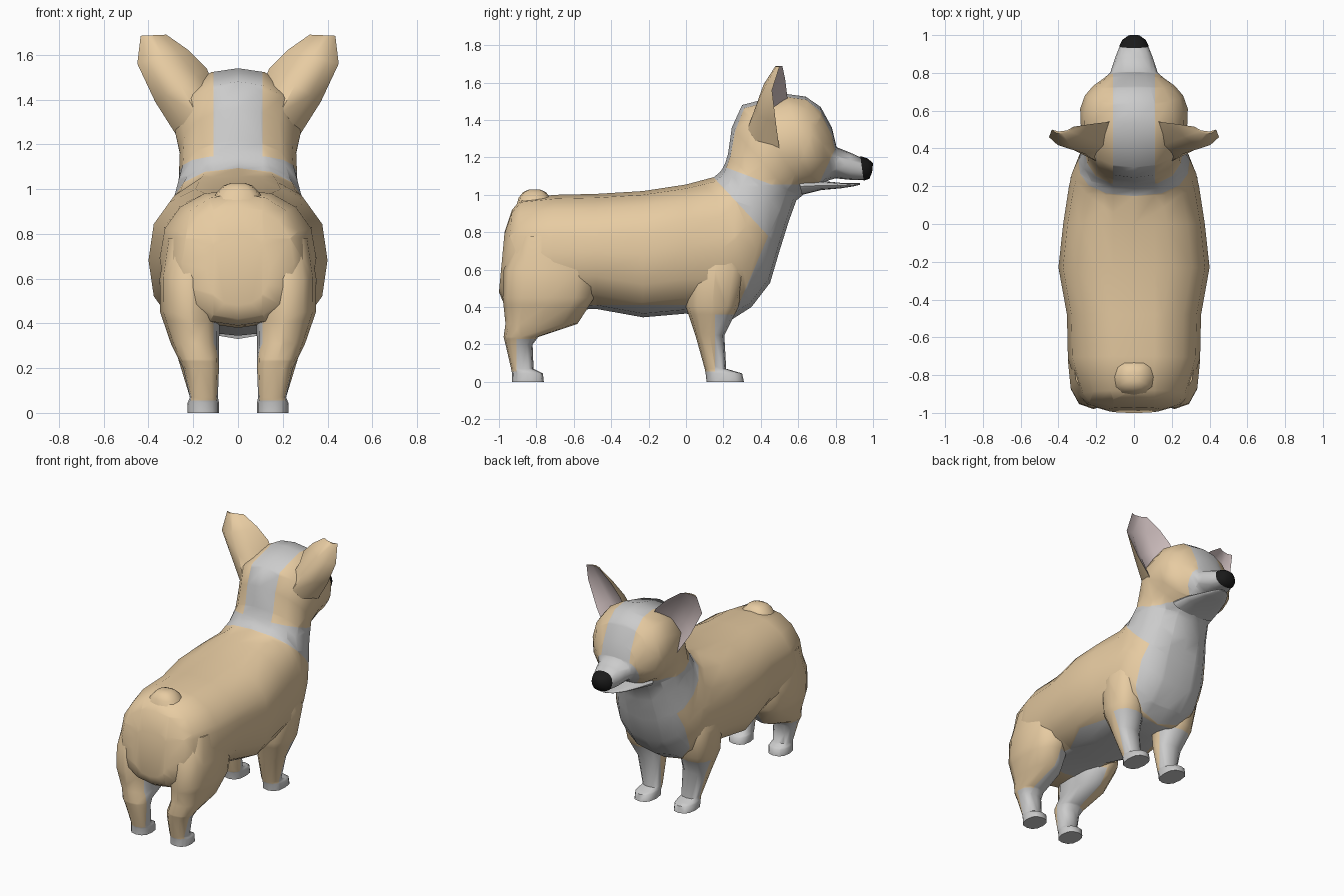
import bpy, bmesh
from math import sin, cos, pi
from mathutils import Vector as V

if "Cube" in bpy.data.objects:
    bpy.data.objects.remove(bpy.data.objects["Cube"])


def material(name, rgb):
    m = bpy.data.materials.new(name)
    m.diffuse_color = (*rgb, 1)
    m.use_nodes = True
    m.node_tree.nodes["Principled BSDF"].inputs["Base Color"].default_value = m.diffuse_color
    return m


MATS = [material("tan_fur", (0.80, 0.60, 0.36)), material("white_fur", (0.8, 0.8, 0.8)),
        material("black_nose", (0.01, 0.01, 0.01)), material("inner_ear", (0.66, 0.55, 0.55))]
TAN, WHITE, BLACK, PINK = range(4)


def section(c, u, v, n=16, p=2.3):
    """Rounded-box cross-section around c with half axes u and v."""
    f = lambda t: (1 if t >= 0 else -1) * abs(t) ** (2 / p)
    return [c + u * f(cos(2 * pi * i / n)) + v * f(sin(2 * pi * i / n)) for i in range(n)]


def spine_ring(yt, zt, yb, zb, w, p=2.3):
    """Section spanning a top and a bottom point in the side view."""
    top, bot = V((0, yt, zt)), V((0, yb, zb))
    return section((top + bot) / 2, V((w, 0, 0)), (top - bot) / 2, 16, p)


def leg_ring(z, y0, y1, x0, x1):
    return section(V(((x0 + x1) / 2, (y0 + y1) / 2, z)), V(((x1 - x0) / 2, 0, 0)),
                   V((0, (y1 - y0) / 2, 0)), 12, 2.5)


def skin(name, rings, rule, cuts=(), mirror=False, angle=60):
    """Bridge rings, cut along colour borders, then colour faces by rule(centre)."""
    bm = bmesh.new()
    rows = [[bm.verts.new(p) for p in r] for r in rings]
    n = len(rows[0])
    for a, b in zip(rows, rows[1:]):
        for i in range(n):
            j = (i + 1) % n
            bm.faces.new((a[i], a[j], b[j], b[i]))
    bm.faces.new(rows[0])
    bm.faces.new(rows[-1])
    bmesh.ops.recalc_face_normals(bm, faces=bm.faces)
    for co, no in cuts:
        bmesh.ops.bisect_plane(bm, geom=bm.verts[:] + bm.edges[:] + bm.faces[:],
                               plane_co=co, plane_no=no, dist=1e-4)
    for f in bm.faces:
        f.material_index = rule(f.calc_center_median())
    me = bpy.data.meshes.new(name)
    bm.to_mesh(me)
    bm.free()
    for m in MATS:
        me.materials.append(m)
    ob = bpy.data.objects.new(name, me)
    bpy.context.collection.objects.link(ob)
    if mirror:
        ob.modifiers.new("mirror", 'MIRROR').use_mirror_merge = False
    bpy.ops.object.select_all(action='DESELECT')
    ob.select_set(True)
    bpy.context.view_layer.objects.active = ob
    bpy.ops.object.shade_smooth_by_angle(angle=angle * pi / 180)
    return ob


# Body, neck and head as one skin from rump to muzzle
body = [spine_ring(*r) for r in (
    (-.97, .80, -1.0, .48, .14), (-.93, .92, -.975, .42, .25), (-.88, .98, -.93, .39, .29),
    (-.70, 1.0, -.72, .38, .35), (-.48, 1.005, -.48, .39, .355), (-.23, 1.02, -.23, .345, .40, 2.6),
    (0, 1.055, 0, .365, .375, 2.5), (.15, 1.095, .24, .33, .345), (.18, 1.12, .35, .40, .33),
    (.195, 1.14, .45, .53, .305), (.21, 1.17, .50, .70, .285), (.225, 1.22, .55, .86, .265, 2.1),
    (.245, 1.36, .59, .97, .26, 2), (.30, 1.48, .65, 1.02, .28, 2.1), (.53, 1.54, .69, 1.035, .285, 2.2),
    (.64, 1.525, .72, 1.05, .26, 2.2), (.72, 1.47, .745, 1.07, .215, 2.1), (.78, 1.36, .77, 1.08, .155, 2),
    (.805, 1.255, .80, 1.088, .125, 2.1), (.88, 1.225, .88, 1.08, .10), (.945, 1.195, .955, 1.078, .072))]


def body_colour(c):
    if c.z < .41 and c.y > -.72 and c.y < .2:
        return WHITE
    bib = .30 * c.y + .28 * c.z > .350 if c.z > .78 else .44 * c.y - .19 * c.z > .045
    if not bib:
        return TAN
    face = .12 * c.y + .32 * c.z > .3924 and c.z > 1.055
    muzzle = .15 * c.y - .07 * c.z > .0325
    return TAN if face and not muzzle and abs(c.x) > .11 else WHITE


skin("body_and_head", body, body_colour, [
    ((.11, 0, 0), (1, 0, 0)), ((-.11, 0, 0), (1, 0, 0)), ((0, 0, .41), (0, 0, 1)),
    ((0, 0, .78), (0, 0, 1)), ((0, 0, 1.055), (0, 0, 1)), ((0, .16, 1.08), (0, .30, .28)),
    ((0, .44, .78), (0, .44, -.19)), ((0, .23, 1.14), (0, .12, .32)),
    ((0, .80, 1.25), (0, .15, -.07))])

# Nose and lower jaw
skin("nose", [spine_ring(*r) for r in (
    (.932, 1.207, .95, 1.076, .078), (.97, 1.195, .98, 1.085, .062), (1.0, 1.17, .995, 1.12, .03))],
    lambda c: BLACK)
skin("lower_jaw", [spine_ring(*r) for r in (
    (.60, 1.09, .62, 1.0, .17), (.72, 1.075, .72, 1.025, .145), (.83, 1.064, .83, 1.035, .10),
    (.90, 1.062, .90, 1.046, .06), (.93, 1.062, .93, 1.054, .025))], lambda c: WHITE)

# Short tail stub
skin("tail", [leg_ring(z, -.81 - d, -.81 + d, -w, w) for z, d, w in (
    (.93, .10, .13), (.985, .085, .095), (1.015, .06, .065), (1.028, .03, .03))], lambda c: TAN)

# Front legs
skin("front_leg", [leg_ring(*r) for r in (
    (0, .11, .31, .085, .225), (.045, .105, .30, .085, .225), (.07, .10, .215, .09, .215),
    (.25, .05, .205, .085, .27), (.40, .0, .28, .09, .325), (.60, .0, .32, .1, .348),
    (.80, .05, .25, .15, .28))],
    lambda c: WHITE if c.z < .055 or (c.y > .155 and c.z < .36) else TAN,
    [((0, 0, .055), (0, 0, 1)), ((0, .155, 0), (0, 1, 0)), ((0, 0, .36), (0, 0, 1))], True)

# Hind legs with thighs
skin("hind_leg", [leg_ring(*r) for r in (
    (0, -.93, -.76, .085, .225), (.045, -.93, -.765, .085, .225), (.07, -.935, -.815, .09, .215),
    (.20, -.965, -.82, .085, .245), (.24, -.975, -.79, .085, .265), (.31, -.965, -.58, .085, .30),
    (.45, -.98, -.49, .08, .348), (.60, -.975, -.47, .08, .35), (.78, -.90, -.55, .1, .32))],
    lambda c: WHITE if c.z < .055 or (c.y > -.905 and (c.z < .23 or c.x < .2 and c.z < .41)) else TAN,
    [((0, 0, .055), (0, 0, 1)), ((0, -.905, 0), (0, 1, 0)), ((0, 0, .23), (0, 0, 1)),
     ((.2, 0, 0), (1, 0, 0)), ((0, 0, .41), (0, 0, 1))], True)


# Large upright ears, hollow and pink at the front
def ear_ring(left, right, depth):
    a, b, back = V(left), V(right), V((0, -depth, 0))
    outer = [a.lerp(b, t) + back * s for t, s in ((0, 0), (.2, .7), (.5, 1), (.8, .7), (1, 0))]
    return outer + [a.lerp(b, .7) + back * .5, a.lerp(b, .3) + back * .5]


ear = skin("ear", [ear_ring(*r) for r in (
    ((.10, .55, 1.44), (.275, .50, 1.24), .20), ((.14, .54, 1.54), (.37, .48, 1.39), .14),
    ((.22, .53, 1.62), (.45, .46, 1.56), .08), ((.32, .515, 1.69), (.435, .50, 1.685), .03))],
    lambda c: TAN, mirror=True)
for i, f in enumerate(ear.data.polygons):
    if i < 21 and i % 7 >= 4:
        f.material_index = PINK
